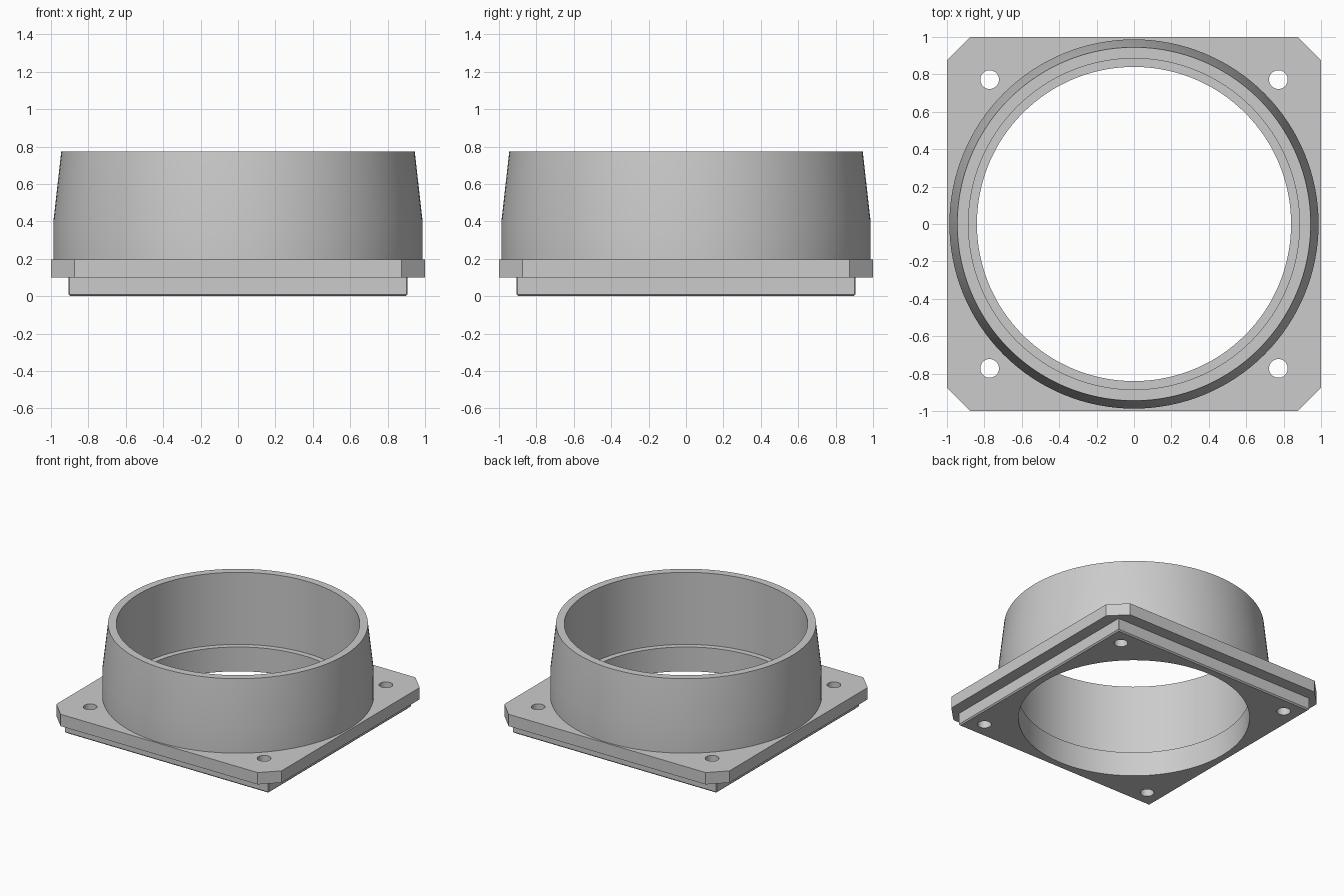
import bpy, bmesh, math

SEG = 128
PLATE_TOP, FLANGE_TOP, RIM_TOP = 0.1, 0.195, 0.773
BORE, HOLE, HOLE_POS = 0.84, 0.05, 0.772

cube = bpy.data.objects.get("Cube")
if cube:
    bpy.data.objects.remove(cube, do_unlink=True)

grey = bpy.data.materials.new("plain grey")
grey.use_nodes = True
colour = (0.6, 0.6, 0.6, 1)
grey.diffuse_color = colour
grey.node_tree.nodes["Principled BSDF"].inputs["Base Color"].default_value = colour


def loft(name, rings, closed=False):
    """Join matching rings of points; cap the ends, or close into a loop."""
    bm = bmesh.new()
    rows = [[bm.verts.new(p) for p in ring] for ring in rings]
    n = len(rows[0])
    pairs = list(zip(rows, rows[1:]))
    if closed:
        pairs.append((rows[-1], rows[0]))
    else:
        bm.faces.new(rows[0][::-1])
        bm.faces.new(rows[-1])
    for a, b in pairs:
        for i in range(n):
            j = (i + 1) % n
            bm.faces.new((a[i], a[j], b[j], b[i]))
    bmesh.ops.recalc_face_normals(bm, faces=bm.faces)
    mesh = bpy.data.meshes.new(name)
    bm.to_mesh(mesh)
    bm.free()
    mesh.materials.append(grey)
    obj = bpy.data.objects.new(name, mesh)
    bpy.context.collection.objects.link(obj)
    return obj


def circle(r, z, x=0, y=0, n=SEG):
    return [(x + r * math.cos(math.tau * i / n), y + r * math.sin(math.tau * i / n), z)
            for i in range(n)]


def square(half, z, corner):
    """Square outline with its corners cut off."""
    c = half - corner
    return [(half, -c, z), (half, c, z), (c, half, z), (-c, half, z),
            (-half, c, z), (-half, -c, z), (-c, -half, z), (c, -half, z)]


def activate(obj):
    bpy.ops.object.select_all(action="DESELECT")
    obj.select_set(True)
    bpy.context.view_layer.objects.active = obj


def cut(obj, cutter):
    mod = obj.modifiers.new("cut", "BOOLEAN")
    mod.operation, mod.solver, mod.object = "DIFFERENCE", "EXACT", cutter
    activate(obj)
    bpy.ops.object.modifier_apply(modifier=mod.name)
    bpy.data.objects.remove(cutter, do_unlink=True)


# Lower plate with a fine bevel under its edge
lower_plate = loft("lower_plate", [square(0.895, 0, 0.003), square(0.905, 0.01, 0.003),
                                   square(0.905, PLATE_TOP, 0.003)])

# Mounting flange with clipped corners
flange = loft("mounting_flange", [square(1, PLATE_TOP, 0.125), square(1, FLANGE_TOP, 0.125)])

# Central bore and four screw holes through both plates
for part in (lower_plate, flange):
    cut(part, loft("bore_cutter", [circle(BORE, -0.2), circle(BORE, 0.5)]))
    for sx in (-1, 1):
        for sy in (-1, 1):
            x, y = sx * HOLE_POS, sy * HOLE_POS
            cut(part, loft("hole_cutter", [circle(HOLE, z, x, y, 32) for z in (-0.2, 0.5)]))

# Collar: straight foot, tapered upper wall, straight inside
profile = [(0.885, FLANGE_TOP), (0.987, FLANGE_TOP), (0.987, 0.4),
           (0.945, RIM_TOP), (0.885, RIM_TOP)]
collar = loft("collar", [circle(r, z) for r, z in profile], closed=True)

for part in (lower_plate, flange, collar):
    activate(part)
    bpy.ops.object.shade_smooth_by_angle(angle=math.radians(25))
